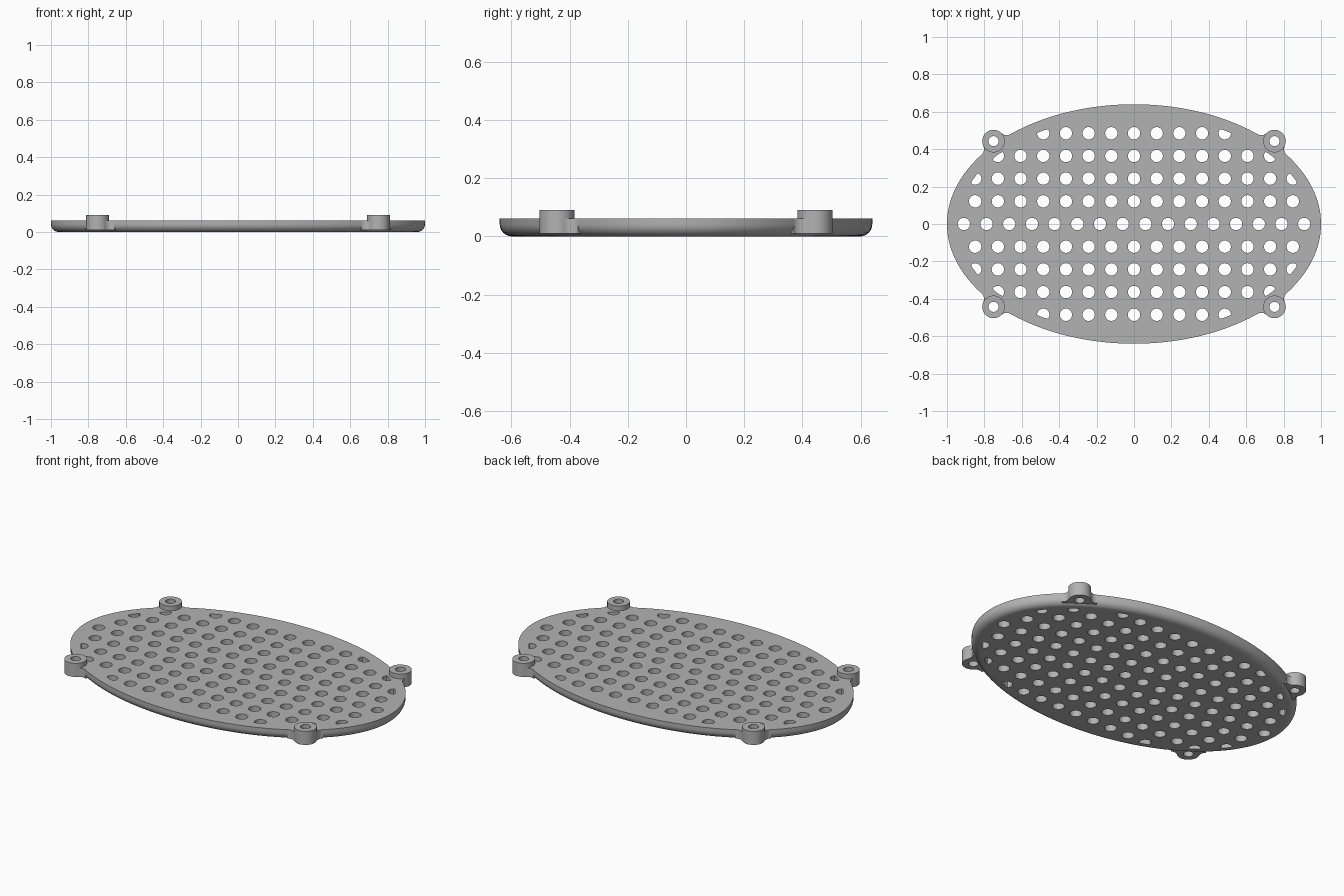
import bpy, bmesh, math
from mathutils import Vector

old = bpy.data.objects.get("Cube")
if old:
    bpy.data.objects.remove(old)

A, B, TOP = 1.0, 0.64, 0.062          # plate half axes and height
ROUND = 0.042                         # rounded lower rim
BOSS, BOSS_R, BORE_R = Vector((0.751, 0.443)), 0.0605, 0.027
BOSS_LOW, BOSS_TOP = 0.01, 0.09
FILLET = 0.04
PITCH, HOLE_R = 0.1213, 0.033
EDGE = 0.057                          # solid border round the holes

grey = bpy.data.materials.new("grey")
grey.use_nodes = True
colour = (0.45, 0.45, 0.45, 1)
grey.diffuse_color = colour
grey.node_tree.nodes["Principled BSDF"].inputs["Base Color"].default_value = colour


def rim(t, offset=0.0):
    """Point on the ellipse, moved along its outward normal."""
    n = Vector((B * math.cos(t), A * math.sin(t))).normalized()
    return Vector((A * math.cos(t), B * math.sin(t))) + n * offset


def circle(c, r, n):
    return [c + Vector((math.cos(i * math.tau / n), math.sin(i * math.tau / n))) * r
            for i in range(n)]


def loft(bm, rings):
    """Closed solid through (outline, z) sections."""
    loops = [[bm.verts.new((p.x, p.y, z)) for p in pts] for pts, z in rings]
    bm.faces.new(loops[0])
    bm.faces.new(loops[-1])
    for lo, hi in zip(loops, loops[1:]):
        for i in range(len(lo)):
            bm.faces.new((lo[i - 1], lo[i], hi[i], hi[i - 1]))


def solid(name, parts):
    bm = bmesh.new()
    for rings in parts:
        loft(bm, rings)
    bmesh.ops.recalc_face_normals(bm, faces=bm.faces)
    mesh = bpy.data.meshes.new(name)
    bm.to_mesh(mesh)
    bm.free()
    mesh.materials.append(grey)
    ob = bpy.data.objects.new(name, mesh)
    bpy.context.collection.objects.link(ob)
    return ob


def prisms(name, outlines, z0, z1):
    return solid(name, [[(o, z0), (o, z1)] for o in outlines])


def combine(target, tool, operation):
    mod = target.modifiers.new(tool.name, 'BOOLEAN')
    mod.object, mod.operation, mod.solver = tool, operation, 'EXACT'
    bpy.context.view_layer.objects.active = target
    bpy.ops.object.modifier_apply(modifier=mod.name)
    bpy.data.objects.remove(tool)


def corners(outline):
    """The outline mirrored to all four corners."""
    return [[Vector((p.x * sx, p.y * sy)) for p in outline]
            for sx in (1, -1) for sy in (1, -1)]


# Oval plate with a rounded underside
N = 160
sections = []
for i in range(9):
    a = i / 8 * math.pi / 2
    sections.append((ROUND * (math.sin(a) - 1), ROUND * (1 - math.cos(a))))
sections.append((0, TOP))
plate = solid("perforated_plate", [[([rim(k * math.tau / N, off) for k in range(N)], z)
                                    for off, z in sections]])


# Grid of round holes, clipped by the solid border
def inside(p):
    return (p.x / (A - EDGE)) ** 2 + (p.y / (B - EDGE)) ** 2 <= 1


def clipped(c):
    outline = []
    for p in circle(c, HOLE_R, 28):
        f = 1.0
        while not inside(c + (p - c) * f):
            f -= 0.02
        outline.append(c + (p - c) * f)
    return outline


holes = []
for row in range(-4, 5):
    shift = 0.5 if row == 0 else 0
    for col in range(-9, 10):
        c = Vector(((col + shift) * PITCH, row * PITCH))
        if inside(c):
            holes.append(clipped(c))
combine(plate, prisms("holes", holes, -0.1, 0.2), 'DIFFERENCE')


# Filleted webs joining the corner bosses to the rim
def fillet(side):
    """Concave arc from the boss to the rim."""
    start = math.atan2(BOSS.y / B, BOSS.x / A)
    lo, hi = 0.0, 0.4
    for _ in range(40):
        mid = (lo + hi) / 2
        if (rim(start + side * mid, FILLET) - BOSS).length < BOSS_R + FILLET:
            lo = mid
        else:
            hi = mid
    t = start + side * lo
    c = rim(t, FILLET)
    d0, d1 = (BOSS - c).normalized(), (rim(t) - c).normalized()
    arc = [c + d0.lerp(d1, i / 8).normalized() * FILLET for i in range(9)]
    return arc + [rim(t, -0.02)]


web = fillet(1) + fillet(-1)[::-1]
combine(plate, prisms("webs", corners(web), BOSS_LOW, TOP), 'UNION')

# Corner bosses and their bores
combine(plate, prisms("bosses", corners(circle(BOSS, BOSS_R, 48)), BOSS_LOW, BOSS_TOP), 'UNION')
combine(plate, prisms("bores", corners(circle(BOSS, BORE_R, 32)), -0.1, 0.2), 'DIFFERENCE')

bpy.ops.object.select_all(action='DESELECT')
plate.select_set(True)
bpy.context.view_layer.objects.active = plate
bpy.ops.object.shade_smooth_by_angle(angle=math.radians(35))
